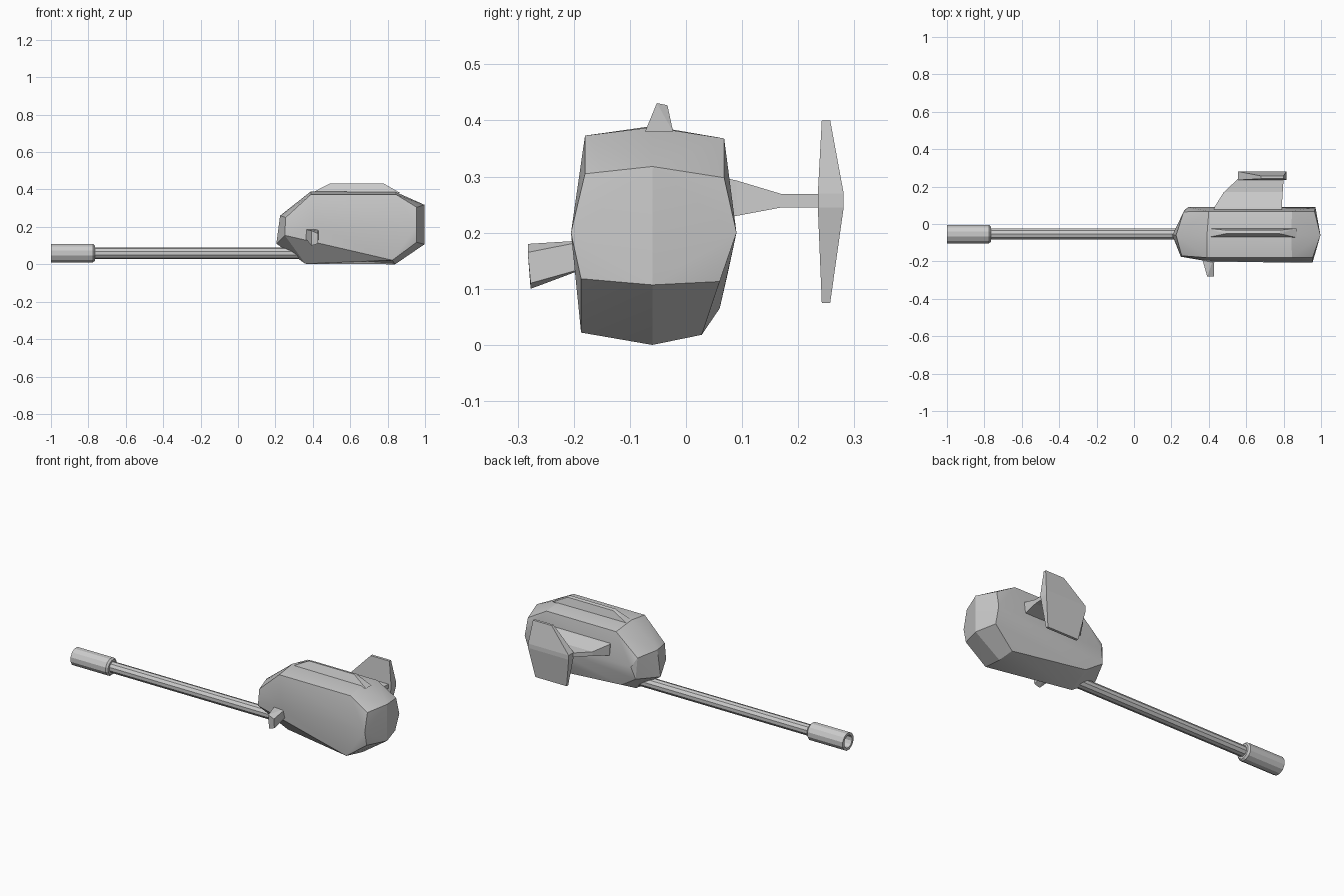
import bpy, bmesh, math

if "Cube" in bpy.data.objects:
    bpy.data.objects.remove(bpy.data.objects["Cube"])


def finish(name, bm, smooth=None):
    bmesh.ops.recalc_face_normals(bm, faces=bm.faces[:])
    me = bpy.data.meshes.new(name)
    bm.to_mesh(me)
    bm.free()
    ob = bpy.data.objects.new(name, me)
    bpy.context.collection.objects.link(ob)
    if smooth:
        bpy.ops.object.select_all(action='DESELECT')
        ob.select_set(True)
        bpy.context.view_layer.objects.active = ob
        bpy.ops.object.shade_smooth_by_angle(angle=math.radians(smooth))
    return ob


def hull(name, points, smooth=None):
    """Faceted convex solid around a few corner points."""
    bm = bmesh.new()
    for p in points:
        bm.verts.new(p)
    res = bmesh.ops.convex_hull(bm, input=bm.verts[:])
    inner = {g for g in res["geom_interior"] if isinstance(g, bmesh.types.BMVert)}
    bmesh.ops.delete(bm, geom=list(inner), context='VERTS')
    bmesh.ops.dissolve_limit(bm, angle_limit=math.radians(1),
                             verts=bm.verts[:], edges=bm.edges[:])
    return finish(name, bm, smooth)


def skin(bm, rings, cap=True):
    n = len(rings[0])
    vs = [[bm.verts.new(p) for p in r] for r in rings]
    for a, b in zip(vs, vs[1:]):
        for i in range(n):
            bm.faces.new((a[i], a[(i + 1) % n], b[(i + 1) % n], b[i]))
    if cap:
        bm.faces.new(vs[0])
        bm.faces.new(vs[-1])


def lathe_x(name, profile, sides, y=-0.054, z=0.06):
    """Turned part along x from (x, radius) pairs, capped at both ends."""
    bm = bmesh.new()
    rings = []
    for x, r in profile:
        rings.append([(x, y + r * math.cos(math.tau * (i + .5) / sides),
                       z + r * math.sin(math.tau * (i + .5) / sides))
                      for i in range(sides)])
    skin(bm, rings)
    return finish(name, bm)


# Housing: left flank, centre ridge, right flank
left = [(.25, -.175, .155), (.255, -.17, .25), (.39, -.18, .373), (.845, -.18, .373),
        (.955, -.18, .305), (.955, -.205, .2), (.955, -.187, .118),
        (.825, -.187, .022), (.42, -.204, .2)]
centre = [(x, -.06, z) for x, z in
          [(.205, .11), (.225, .26), (.39, .39), (.84, .388),
           (.997, .318), (.997, .107), (.84, 0), (.36, .003)]]
right = [(.265, .065, .25), (.4, .068, .368), (.845, .068, .368), (.965, .068, .298),
         (.97, .09, .2), (.965, .06, .113), (.83, .028, .018), (.37, .06, .065),
         (.27, .075, .13), (.29, .09, .2)]
hull("housing", left + centre + right, 22)

# Barrel and hollow muzzle
lathe_x("barrel", [(-.8, .031), (.42, .031)], 10)
lathe_x("muzzle", [(-.85, .036), (-1, .036), (-1, .051), (-.775, .051), (-.765, .042),
                   (-.765, .031)], 12)

# Top ridge
hull("top_ridge", [(.39, -.073, .38), (.87, -.073, .38), (.39, -.023, .38), (.87, -.023, .38),
                   (.49, -.052, .431), (.78, -.052, .431), (.49, -.033, .427), (.78, -.033, .427)])

# Side pylon
bm = bmesh.new()
skin(bm, [[(x0, y, z0), (x1, y, z0), (x1, y, z1), (x0, y, z1)]
          for x0, x1, y, z0, z1 in [(.425, .79, .06, .225, .3), (.43, .79, .09, .23, .293),
                                    (.48, .795, .17, .245, .269), (.56, .8, .245, .245, .269)]])
finish("side_pylon", bm)

# End plate
plate = []
for x0, x1, y0, y1, z in [(.68, .8, .242, .257, .4), (.555, .815, .235, .281, .27),
                          (.555, .815, .235, .281, .245), (.585, .785, .242, .257, .075)]:
    plate += [(x, y, z) for x in (x0, x1) for y in (y0, y1)]
hull("end_plate", plate)

# Small side handle
hull("side_handle", [(.36, -.17, .187), (.43, -.17, .187), (.36, -.17, .14), (.43, -.17, .14),
                     (.392, -.282, .18), (.427, -.282, .165),
                     (.392, -.277, .1), (.427, -.277, .11)])
